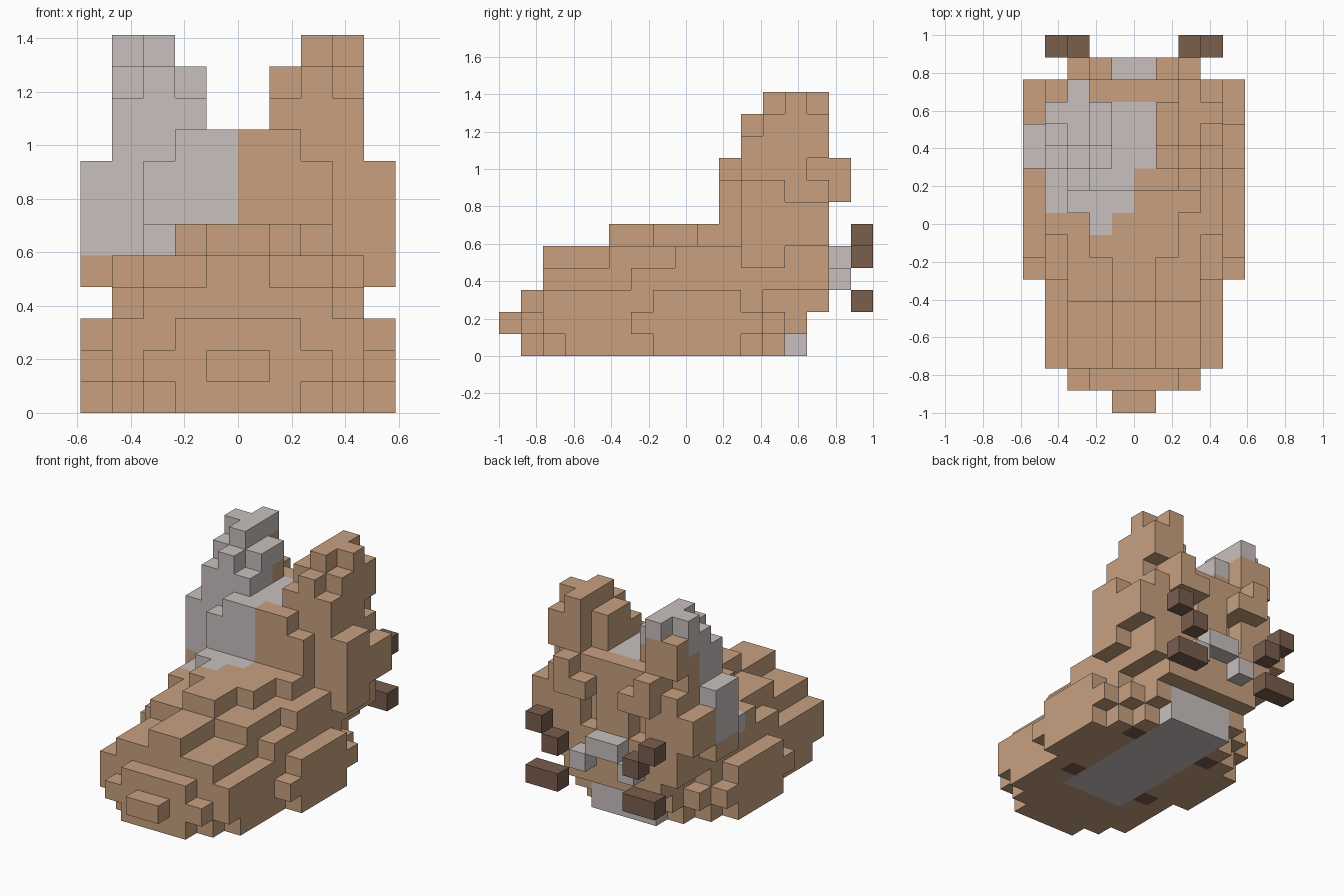
import bpy, bmesh

if "Cube" in bpy.data.objects:
    bpy.data.objects.remove(bpy.data.objects["Cube"])

S = 2 / 17            # voxel size; the model is 17 voxels long
TAN, WHITE, DARK = 0, 1, 2


def material(name, rgb):
    m = bpy.data.materials.new(name)
    m.diffuse_color = (*rgb, 1)
    m.use_nodes = True
    m.node_tree.nodes["Principled BSDF"].inputs["Base Color"].default_value = m.diffuse_color
    return m


MATS = [material("tan_fur", (0.578, 0.352, 0.216)),
        material("pale_grey_fur", (0.578, 0.527, 0.515)),
        material("dark_brown", (0.195, 0.112, 0.076))]

cells = {}            # (i, j, k) -> part name


def boxes(part, rows):
    """Fill mirrored boxes: x range, y range, z range in voxels."""
    for x0, x1, y0, y1, z0, z1 in rows:
        for i in range(x0, x1):
            for j in range(y0, y1):
                for k in range(z0, z1):
                    cells[(i, j, k)] = part
                    cells[(-i - 1, j, k)] = part


# Low stepped body with tail nub
boxes("body", [
    (0, 1, 0, 14, 1, 2),
    (0, 2, 1, 14, 0, 1), (0, 3, 2, 13, 0, 1), (0, 4, 3, 12, 0, 1),
    (0, 3, 1, 14, 1, 2), (0, 4, 2, 13, 1, 2),
    (0, 2, 1, 15, 2, 3), (0, 3, 2, 15, 2, 3), (0, 4, 2, 12, 2, 3),
    (0, 3, 2, 15, 3, 4), (0, 4, 6, 15, 3, 4),
    (0, 1, 2, 15, 4, 5), (0, 3, 5, 15, 4, 5), (0, 4, 8, 15, 4, 5),
    (0, 1, 5, 11, 5, 6), (0, 2, 7, 11, 5, 6), (0, 3, 9, 11, 5, 6),
])
# Haunches on both sides
boxes("haunches", [(4, 5, 6, 12, 1, 2), (4, 5, 7, 11, 0, 3)])
# Head with cheeks and brows
boxes("head", [
    (0, 3, 10, 11, 6, 8), (0, 2, 10, 11, 8, 9),
    (0, 4, 11, 15, 5, 8), (0, 4, 11, 14, 8, 9), (0, 3, 14, 15, 8, 9),
    (4, 5, 11, 13, 4, 8), (4, 5, 13, 15, 5, 7),
    (2, 3, 15, 16, 7, 9), (1, 2, 15, 16, 7, 8),
])
# Eye hollows below the brows
for j, k in ((14, 5), (14, 6)):
    for i in (1, -2):
        del cells[(i, j, k)]
# Ears
boxes("ears", [
    (1, 4, 11, 14, 9, 10), (2, 4, 14, 15, 9, 11),
    (2, 3, 11, 12, 10, 11), (1, 4, 12, 14, 10, 11),
    (2, 3, 12, 15, 11, 12), (3, 4, 13, 14, 11, 12),
])
# Muzzle and floating whiskers
boxes("muzzle", [(0, 1, 15, 16, 4, 5), (1, 2, 15, 16, 3, 4)])
boxes("whiskers", [(3, 4, 16, 17, 5, 6), (2, 3, 16, 17, 4, 5), (2, 4, 16, 17, 2, 3)])


def colour(cell, d):
    i, j, k = cell
    part = cells[cell]
    ax = i if i >= 0 else -i - 1
    if part == "whiskers":
        return DARK
    if part == "muzzle":
        return WHITE
    # Underside: pale belly and dark paw pads
    if d == (0, 0, -1) and k == 0:
        if ax == 2 and j in (6, 11):
            return DARK
        return WHITE if ax < 2 and j >= 5 else TAN
    # Chin
    if k <= 1 and j == 13 and ax < 2:
        return WHITE
    # Patch over one ear and that side of the head
    if part == "ears":
        return WHITE if i < 0 and (k == 11 or j <= 12 or (j == 13 and k == 10)) else TAN
    if k == 8 and -4 <= i <= 0 and 11 <= j <= 13:
        return WHITE if d[2] == 1 or (i < 0 and j < 13) else TAN
    if i < 0 and k >= 5 and 9 <= j <= 12:
        return WHITE
    if (i == -4 and k == 4 and j in (9, 10)) or (i, j, k) == (-2, 8, 5):
        return WHITE
    return TAN


# Four corners of each cell side, wound outwards
SIDES = {}
for axis in range(3):
    u, v = (axis + 1) % 3, (axis + 2) % 3
    for sign in (0, 1):
        loop = []
        for a, b in ((0, 0), (1, 0), (1, 1), (0, 1)):
            c = [0, 0, 0]
            c[axis], c[u], c[v] = sign, a, b
            loop.append(tuple(c))
        d = [0, 0, 0]
        d[axis] = 1 if sign else -1
        SIDES[tuple(d)] = loop if sign else loop[::-1]

# Make one mesh per part from the exposed cell sides
for part in sorted(set(cells.values())):
    bm = bmesh.new()
    for cell, name in cells.items():
        if name != part:
            continue
        for d, loop in SIDES.items():
            if tuple(a + b for a, b in zip(cell, d)) in cells:
                continue
            vs = [bm.verts.new(((cell[0] + c[0]) * S, -1 + (cell[1] + c[1]) * S,
                                (cell[2] + c[2]) * S)) for c in loop]
            bm.faces.new(vs).material_index = colour(cell, d)
    bmesh.ops.remove_doubles(bm, verts=bm.verts[:], dist=1e-4)
    bmesh.ops.dissolve_limit(bm, angle_limit=0.01, verts=bm.verts[:],
                             edges=bm.edges[:], delimit={'MATERIAL'})
    me = bpy.data.meshes.new(part)
    bm.to_mesh(me)
    bm.free()
    for m in MATS:
        me.materials.append(m)
    bpy.context.collection.objects.link(bpy.data.objects.new(part, me))
